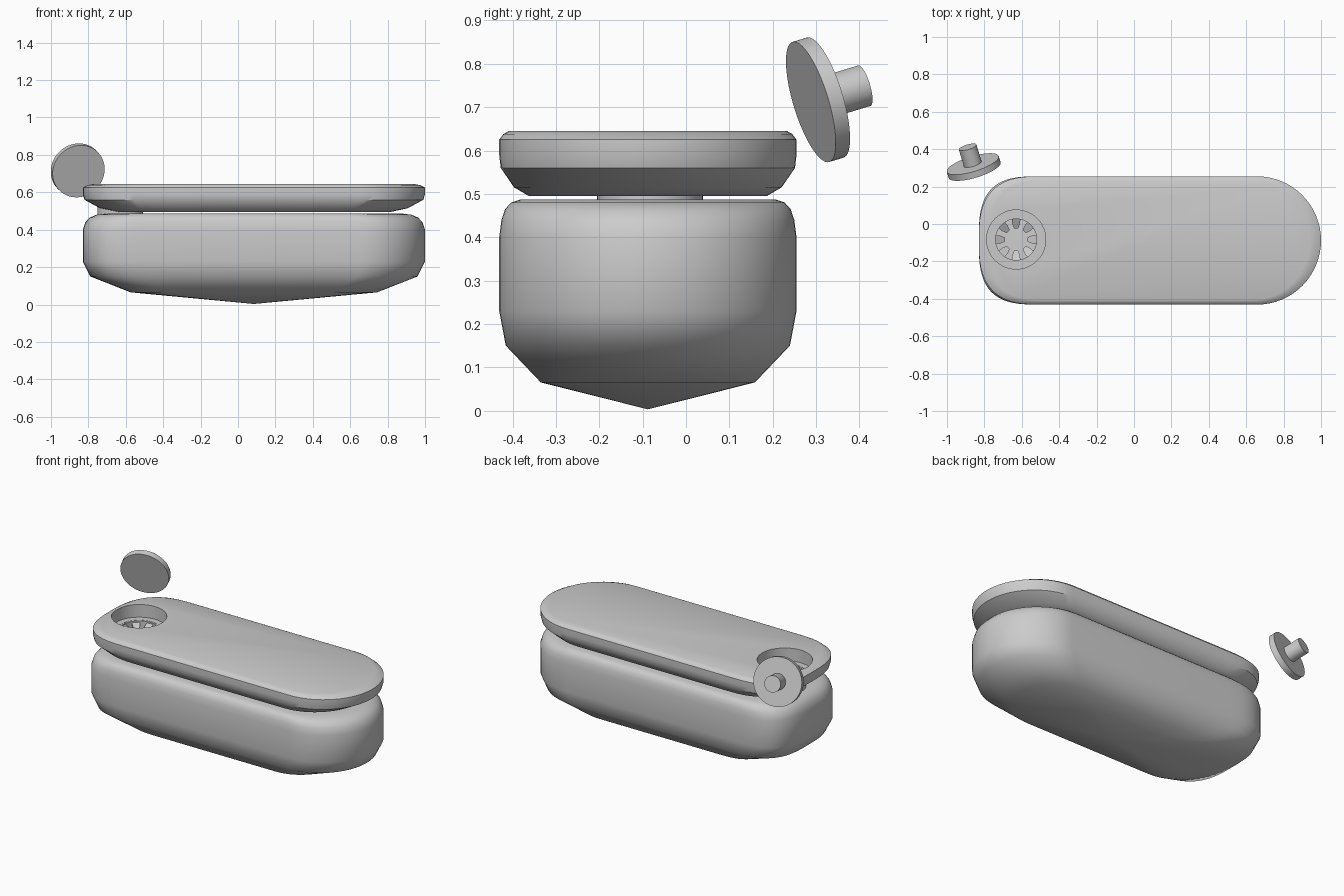
import bpy, bmesh
from math import sin, cos, pi, radians, copysign
from mathutils import Vector, Matrix

if "Cube" in bpy.data.objects:
    bpy.data.objects.remove(bpy.data.objects["Cube"])

CX, CY, HW = 0.085, -0.088, 0.343      # body centre and half width
HX, HY = -0.63, -0.083                 # filler hole centre


def outline(n):
    """Plan shape: round right end, blunter superellipse left end (local coords)."""
    pts = []
    for i in range(33):
        a = -pi / 2 + pi * i / 32
        pts.append((0.572 + HW * cos(a), HW * sin(a)))
    for i in range(33):
        a = pi / 2 + pi * i / 32
        c, s = cos(a), sin(a)
        if i in (0, 32):
            c = 0.0
        pts.append((-0.585 + 0.33 * copysign(abs(c) ** (2 / n), c),
                    HW * copysign(abs(s) ** (2 / n), s)))
    return pts


def finish(bm, name, angle=30):
    bmesh.ops.recalc_face_normals(bm, faces=bm.faces)
    me = bpy.data.meshes.new(name)
    bm.to_mesh(me)
    bm.free()
    ob = bpy.data.objects.new(name, me)
    bpy.context.collection.objects.link(ob)
    smooth(ob, angle)
    return ob


def smooth(ob, angle):
    bpy.ops.object.select_all(action='DESELECT')
    ob.select_set(True)
    bpy.context.view_layer.objects.active = ob
    bpy.ops.object.shade_smooth_by_angle(angle=radians(angle))


def loft(name, pts, levels, centre, apex=None, caps=True, angle=30):
    """Stack scaled copies of an outline: levels = [(z, scale), ...]."""
    bm = bmesh.new()
    rings = [[bm.verts.new((centre[0] + x * s, centre[1] + y * s, z)) for x, y in pts]
             for z, s in levels]
    n = len(pts)
    for lo, hi in zip(rings, rings[1:]):
        for i in range(n):
            j = (i + 1) % n
            bm.faces.new((lo[i], lo[j], hi[j], hi[i]))
    if apex is not None:
        tip = bm.verts.new((centre[0], centre[1], apex))
        for i in range(n):
            bm.faces.new((tip, rings[0][(i + 1) % n], rings[0][i]))
    elif caps:
        bm.faces.new(rings[0][::-1])
    if caps:
        bm.faces.new(rings[-1])
    return finish(bm, name, angle)


def circle(n=48):
    return [(cos(2 * pi * i / n), sin(2 * pi * i / n)) for i in range(n)]


# Lower container with shallow pointed base
loft("lower_body", outline(3.1),
     [(0.065, 0.72), (0.15, 0.956), (0.23, 1.0), (0.40, 1.0), (0.44, 0.985),
      (0.465, 0.96), (0.48, 0.92), (0.487, 0.86)], (CX, CY), apex=0.003, angle=50)

# Lid slab with stepped filler hole
lid = loft("lid", outline(2.8),
           [(0.495, 0.80), (0.515, 0.90), (0.56, 0.99), (0.59, 1.0), (0.625, 1.0),
            (0.638, 0.972), (0.645, 0.935)], (CX, CY))
for z0, z1, r in ((0.565, 0.75, 0.158), (0.45, 0.6, 0.12)):
    cutter = loft("hole_cutter", circle(), [(z0, r), (z1, r)], (HX, HY))
    cutter.hide_render = True
    mod = lid.modifiers.new("hole", 'BOOLEAN')
    mod.object, mod.solver = cutter, 'EXACT'
    bpy.context.view_layer.objects.active = lid
    # apply ahead of the smoothing modifier, if any
    bpy.ops.object.modifier_move_to_index(modifier="hole", index=0)
    bpy.ops.object.modifier_apply(modifier="hole")
    bpy.data.objects.remove(cutter)
smooth(lid, 30)

# Neck tube joining lid and container
loft("neck_tube", circle(), [(0.47, 0.110), (0.47, 0.122), (0.564, 0.122),
                             (0.564, 0.110), (0.47, 0.110)], (HX, HY), caps=False)

# Eight flexible tabs pointing into the hole, sagging at their tips
bm = bmesh.new()
for k in range(8):
    rot = Matrix.Rotation(2 * pi * k / 8, 3, 'Z')
    prof = [(0.118, -0.023), (0.118, 0.023), (0.085, 0.021), (0.06, 0.011),
            (0.06, -0.011), (0.085, -0.021)]
    layers = []
    for dz in (0.0, -0.015):
        layers.append([bm.verts.new(rot @ Vector((r, w, 0.56 + dz - (0.118 - r) * 0.5))
                                    + Vector((HX, HY, 0))) for r, w in prof])
    top, bot = layers
    bm.faces.new(top)
    bm.faces.new(bot[::-1])
    for i in range(6):
        j = (i + 1) % 6
        bm.faces.new((top[i], bot[i], bot[j], top[j]))
finish(bm, "hole_tabs")

# Loose stopper: disc with a peg on its back
stopper = loft("stopper_disc", circle(), [(0, 0.145), (0.036, 0.145)], (0, 0))
peg = loft("stopper_peg", circle(32), [(0.03, 0.049), (0.134, 0.049)], (0, 0))
axis = Vector((-0.28, 0.917, 0.28))
for ob in (stopper, peg):
    ob.rotation_mode = 'QUATERNION'
    ob.rotation_quaternion = axis.to_track_quat('Z', 'Y')
    ob.location = (-0.852, 0.288, 0.712)
